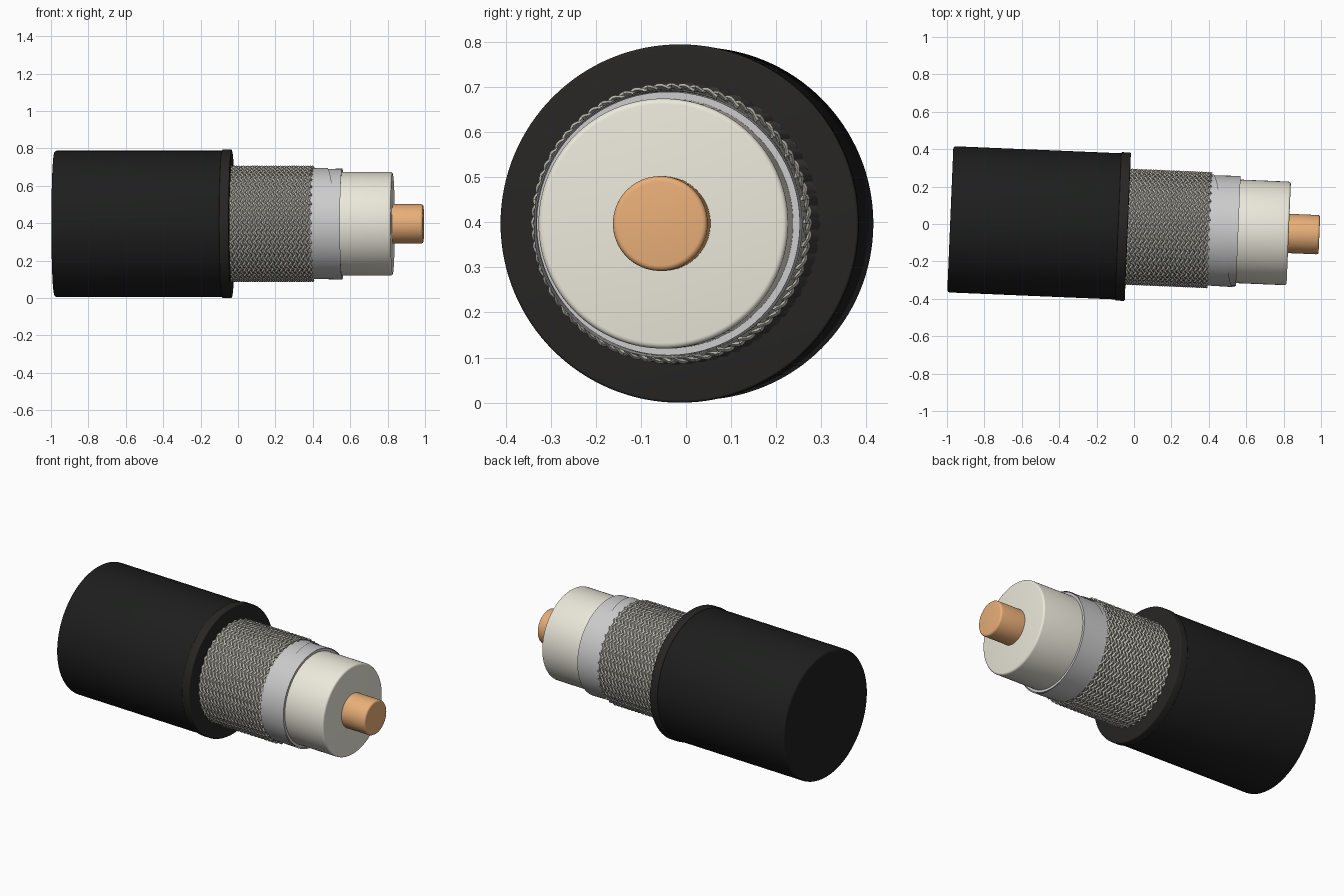
import bpy, bmesh, math
from mathutils import Matrix

if "Cube" in bpy.data.objects:
    bpy.data.objects.remove(bpy.data.objects["Cube"])

# Cable frame: axis along local x, yawed slightly about z
FRAME = Matrix.Translation((0, -0.016, 0.397)) @ Matrix.Rotation(math.radians(-2.4), 4, 'Z')
TAU = 2 * math.pi


def material(name, rgb):
    m = bpy.data.materials.new(name)
    m.diffuse_color = (*rgb, 1)
    m.use_nodes = True
    m.node_tree.nodes["Principled BSDF"].inputs["Base Color"].default_value = m.diffuse_color
    return m


def point(s, r, a):
    return (s, r * math.cos(a), r * math.sin(a))


def finish(name, bm, mat, angle=35):
    bmesh.ops.recalc_face_normals(bm, faces=bm.faces)
    me = bpy.data.meshes.new(name)
    bm.to_mesh(me)
    bm.free()
    me.materials.append(mat)
    ob = bpy.data.objects.new(name, me)
    bpy.context.collection.objects.link(ob)
    ob.matrix_world = FRAME
    bpy.ops.object.select_all(action='DESELECT')
    ob.select_set(True)
    bpy.context.view_layer.objects.active = ob
    bpy.ops.object.shade_smooth_by_angle(angle=math.radians(angle))
    return ob


def rounded(s0, s1, r, b0, b1):
    """Rod profile (s, r) with rounded rims at both ends."""
    pts = []
    for i in range(5):
        t = i / 4 * math.pi / 2
        pts.append((s0 + b0 * (1 - math.sin(t)), r - b0 * (1 - math.cos(t))))
    left = pts[::-1]
    left = [(s0 + b0 * (1 - math.cos(i * math.pi / 8)),
             r - b0 * (1 - math.sin(i * math.pi / 8))) for i in range(5)]
    right = [(s1 - b1 * (1 - math.cos(i * math.pi / 8)),
              r - b1 * (1 - math.sin(i * math.pi / 8))) for i in range(4, -1, -1)]
    return left + right


def lathe(name, profile, mat, n=128):
    bm = bmesh.new()
    rings = [[bm.verts.new(point(s, r, TAU * k / n)) for k in range(n)] for s, r in profile]
    for a, b in zip(rings, rings[1:]):
        for k in range(n):
            bm.faces.new((a[k], a[(k + 1) % n], b[(k + 1) % n], b[k]))
    bm.faces.new(rings[0])
    bm.faces.new(rings[-1])
    return finish(name, bm, mat)


black = material("black_rubber", (0.012, 0.013, 0.012))
rim = material("cut_rubber", (0.02, 0.019, 0.018))
steel = material("braid_metal", (0.52, 0.51, 0.45))
dark = material("braid_shadow", (0.10, 0.10, 0.085))
silver = material("foil", (0.76, 0.77, 0.77))
cream = material("dielectric", (0.84, 0.81, 0.71))
copper = material("copper", (0.82, 0.43, 0.19))

# Nested layers
lathe("outer_jacket", rounded(-0.983, -0.05, 0.391, 0.014, 0.004), black)
lathe("jacket_cut_collar", rounded(-0.085, -0.033, 0.397, 0.006, 0.006), rim)
lathe("braid_backing", [(-0.06, 0.301), (0.396, 0.301)], dark)
lathe("foil_layer", [(0.35, 0.292), (0.557, 0.292)], silver)
lathe("dielectric_core", rounded(0.3, 0.828, 0.277, 0.004, 0.012), cream)
lathe("center_conductor", rounded(0.7, 0.992, 0.105, 0.004, 0.012), copper)

# Helical foil tape, lifting slightly toward its overlapping edge
PITCH, WIDTH = 0.27, 0.295
bm = bmesh.new()
rows = []
for i in range(3 * 96 + 1):
    a = TAU * (i / 96 - 1)
    edge = 0.41 + PITCH * a / TAU
    row = []
    for j in range(9):
        s = edge - WIDTH * (1 - j / 8)
        s = min(max(s, 0.33), 0.558)
        lift = 1 - (edge - s) / WIDTH
        row.append(bm.verts.new(point(s, 0.293 + 0.006 * max(0, min(1, lift)), a)))
    rows.append(row)
for p, q in zip(rows, rows[1:]):
    for j in range(8):
        bm.faces.new((p[j], p[j + 1], q[j + 1], q[j]))
bmesh.ops.dissolve_degenerate(bm, dist=1e-5, edges=bm.edges)
finish("foil_tape", bm, silver)

# Woven braid: two opposing families of undulating helical strands
N, TURNS, S0, S1 = 36, 0.5, -0.045, 0.40
STEPS = 4 * int(2 * N * TURNS)
for direction, name in ((1, "braid_strands_right"), (-1, "braid_strands_left")):
    bm = bmesh.new()
    for c in range(N):
        prev = None
        for i in range(STEPS + 1):
            t = i / STEPS
            turn = TAU * TURNS * t
            a = TAU * c / N + direction * turn
            r = 0.302 + 0.0045 * direction * math.cos(N * turn)
            s = S0 + (S1 - S0) * t
            # Flattened diamond section, wide along the axis
            ring = [bm.verts.new(point(s + ds, r + dr, a))
                    for ds, dr in ((-0.0085, 0), (0, 0.0055), (0.0085, 0), (0, -0.0055))]
            if prev:
                for k in range(4):
                    bm.faces.new((prev[k], prev[(k + 1) % 4], ring[(k + 1) % 4], ring[k]))
            else:
                bm.faces.new(ring)
            prev = ring
        bm.faces.new(prev)
    finish(name, bm, steel, 40)
